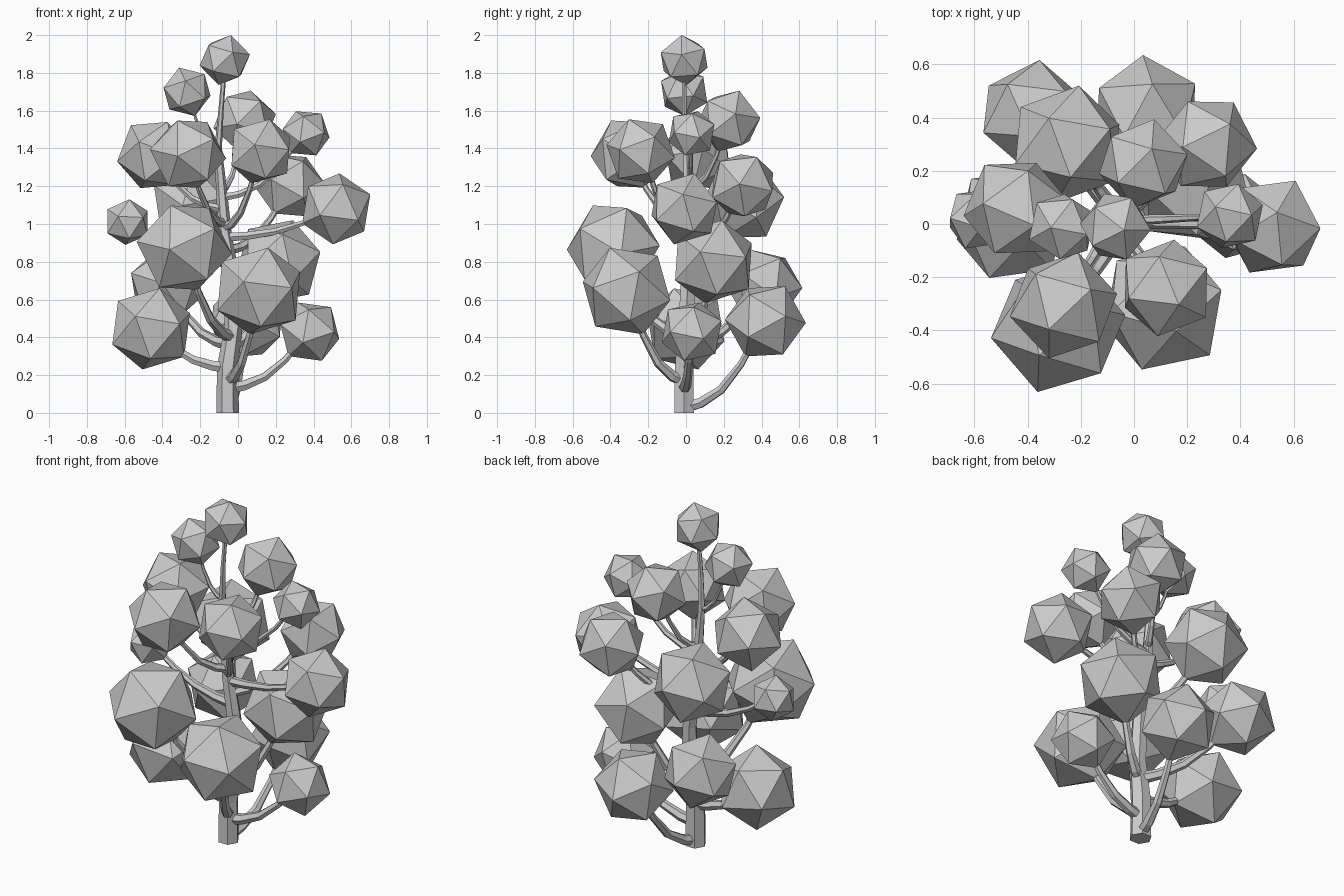
import bpy, bmesh
from mathutils import Vector

if "Cube" in bpy.data.objects:
    bpy.data.objects.remove(bpy.data.objects["Cube"])

# Foliage: x, y, z, radius, height where its branch leaves the trunk
FOLIAGE = [
    (-.07, -.01, 1.868, .137, None),
    (-.27, -.01, 1.70, .135, 1.40),
    (.035, .225, 1.545, .174, 1.18),
    (.36, .03, 1.48, .133, 1.14),
    (-.445, .06, 1.365, .2, 1.08),
    (-.265, -.305, 1.37, .207, 1.00),
    (.12, -.24, 1.385, .187, .98),
    (.52, -.01, 1.08, .196, .93),
    (.275, .3, 1.205, .188, .86),
    (-.25, .30, 1.12, .225, .78),
    (-.585, .02, 1.01, .126, .80),
    (-.285, -.385, .875, .258, .40),
    (.11, -.315, .645, .25, .17),
    (.215, .145, .80, .237, .36),
    (-.38, .41, .675, .208, .36),
    (.045, .42, .485, .215, .03),
    (-.46, .00, .445, .229, .24),
    (.38, .03, .43, .172, .13),
]

# Trunk centre line: x, y, z, radius
TRUNK = [(-.055, -.01, 0, .06), (-.055, -.01, .24, .056), (-.025, 0, .45, .048),
         (-.03, .01, .7, .042), (-.07, .01, .95, .036), (-.085, .01, 1.15, .03),
         (-.105, .005, 1.4, .02), (-.09, -.01, 1.6, .014), (-.07, -.01, 1.85, .012)]


def limb(name, pts):
    """Six-sided tapered tube through (x, y, z, radius) points."""
    cu = bpy.data.curves.new(name, 'CURVE')
    cu.dimensions = '3D'
    cu.bevel_depth = 1.0
    cu.bevel_resolution = 1
    cu.use_fill_caps = True
    sp = cu.splines.new('POLY')
    sp.points.add(len(pts) - 1)
    for p, (x, y, z, r) in zip(sp.points, pts):
        p.co = (x, y, z, 1)
        p.radius = r
    sp.use_smooth = False
    ob = bpy.data.objects.new(name, cu)
    bpy.context.collection.objects.link(ob)


def trunk_at(z):
    for a, b in zip(TRUNK, TRUNK[1:]):
        if a[2] <= z <= b[2]:
            t = (z - a[2]) / (b[2] - a[2])
            return Vector(a[:3]).lerp(Vector(b[:3]), t), a[3] + t * (b[3] - a[3])


# Trunk
limb("trunk", TRUNK)

# Foliage balls and the upward-curving branches that carry them
for i, (x, y, z, r, z0) in enumerate(FOLIAGE):
    c = Vector((x, y, z))
    axis = Vector((.25, -.1, 1))
    if z0 is not None:
        s, tr = trunk_at(z0)
        d = c - s
        steps = [(0, 0), (.2, .05), (.45, .2), (.7, .5), (.9, .85)]
        r0 = min(.034, tr * .75)
        limb(f"branch_{i}", [(s.x + d.x * h, s.y + d.y * h, s.z + d.z * v,
                              r0 * (1 - .6 * h)) for h, v in steps])
        axis = Vector((d.x * .3, d.y * .3, d.z * .5)).normalized()
    bm = bmesh.new()
    bmesh.ops.create_icosphere(bm, subdivisions=1, radius=r)
    me = bpy.data.meshes.new(f"foliage_{i}")
    bm.to_mesh(me)
    bm.free()
    ob = bpy.data.objects.new(f"foliage_{i}", me)
    ob.location = c
    ob.rotation_euler = axis.to_track_quat('Z', 'Y').to_euler()
    bpy.context.collection.objects.link(ob)
